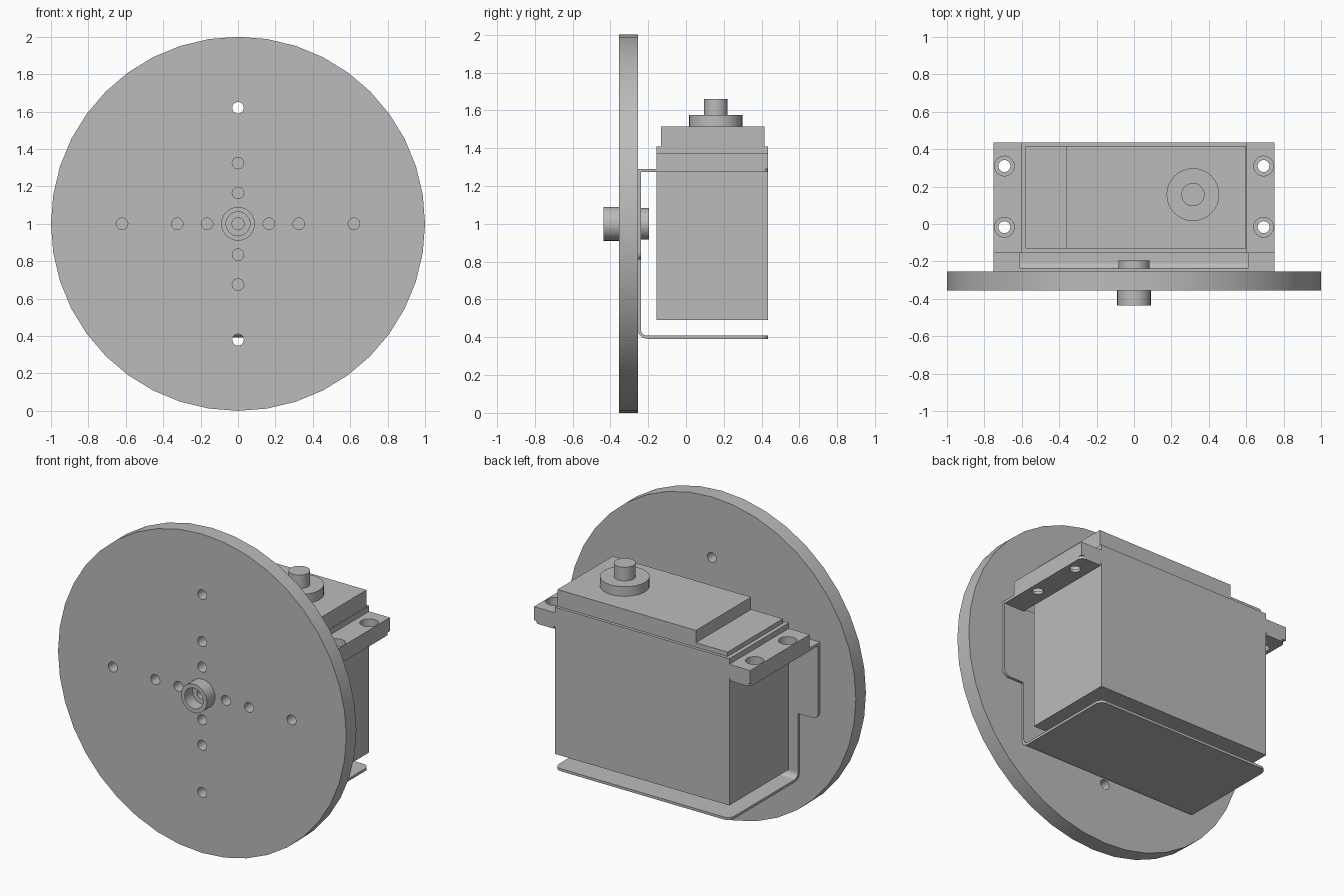
import bpy, bmesh, math
from mathutils import Matrix, Vector

if "Cube" in bpy.data.objects:
    bpy.data.objects.remove(bpy.data.objects["Cube"], do_unlink=True)

grey = bpy.data.materials.new("plain grey")
grey.use_nodes = True
grey.diffuse_color = (0.5, 0.5, 0.5, 1)
grey.node_tree.nodes["Principled BSDF"].inputs["Base Color"].default_value = (0.5, 0.5, 0.5, 1)


def finish(name, bm):
    bmesh.ops.recalc_face_normals(bm, faces=bm.faces)
    mesh = bpy.data.meshes.new(name)
    bm.to_mesh(mesh)
    bm.free()
    mesh.materials.append(grey)
    ob = bpy.data.objects.new(name, mesh)
    bpy.context.collection.objects.link(ob)
    return ob


def prism(name, outline, axis, lo, hi):
    """Extrude a 2D outline along x, y or z."""
    place = {"x": lambda a, b: (lo, a, b),
             "y": lambda a, b: (a, lo, b),
             "z": lambda a, b: (a, b, lo)}[axis]
    bm = bmesh.new()
    face = bm.faces.new([bm.verts.new(place(a, b)) for a, b in outline])
    out = bmesh.ops.extrude_face_region(bm, geom=[face])
    shift = Vector([(hi - lo) * (axis == k) for k in "xyz"])
    bmesh.ops.translate(bm, vec=shift, verts=[v for v in out["geom"] if isinstance(v, bmesh.types.BMVert)])
    return finish(name, bm)


def box(name, x0, x1, y0, y1, z0, z1):
    return prism(name, [(x0, y0), (x1, y0), (x1, y1), (x0, y1)], "z", z0, z1)


def circle(cx, cy, r, n=32):
    return [(cx + r * math.sin(math.tau * i / n), cy + r * math.cos(math.tau * i / n)) for i in range(n)]


def arc(cx, cy, r, start, end, n=6):
    angles = [math.radians(start + (end - start) * i / n) for i in range(n + 1)]
    return [(cx + r * math.cos(a), cy + r * math.sin(a)) for a in angles]


def drill(ob, spots, r, axis, lo, hi):
    """Cut round holes through a part, then drop the cutters."""
    for a, b in spots:
        cutter = prism("cutter", circle(a, b, r, 24), axis, lo, hi)
        cutter.hide_render = True
        mod = ob.modifiers.new("hole", "BOOLEAN")
        mod.operation, mod.solver, mod.object = "DIFFERENCE", "EXACT", cutter
        bpy.context.view_layer.objects.active = ob
        bpy.ops.object.modifier_apply(modifier=mod.name)
        bpy.data.objects.remove(cutter, do_unlink=True)


def smooth(ob):
    bpy.ops.object.select_all(action="DESELECT")
    ob.select_set(True)
    bpy.context.view_layer.objects.active = ob
    bpy.ops.object.shade_smooth_by_angle(angle=math.radians(25))


# Wheel disc with a cross of drilled holes
FRONT, BACK = -0.355, -0.255
disc = prism("wheel_disc", circle(0, 1, 1, 40), "y", FRONT, BACK)
cross = []
for d in (0.165, 0.325, 0.62):
    cross += [(d, 1), (-d, 1), (0, 1 + d), (0, 1 - d)]
drill(disc, cross, 0.031, "y", -0.5, -0.2)
drill(disc, [(0, 1)], 0.08, "y", -0.5, -0.2)
smooth(disc)

# Hub: a stepped, bored sleeve turned around the wheel axis
bm = bmesh.new()
section = [(0.032, -0.195), (0.083, -0.195), (0.083, FRONT), (0.09, FRONT),
           (0.09, -0.437), (0.064, -0.437), (0.064, -0.36), (0.032, -0.36)]
ring = [bm.verts.new((r, y, 1)) for r, y in section]
edges = [bm.edges.new((ring[i - 1], ring[i])) for i in range(len(ring))]
bmesh.ops.spin(bm, geom=ring + edges, cent=(0, 0, 1), axis=(0, 1, 0), angle=math.tau, steps=32)
bmesh.ops.remove_doubles(bm, verts=bm.verts, dist=0.0005)
smooth(finish("wheel_hub", bm))

# Bracket: upright plate with wide rounded wings
INNER = -0.239
wing = arc(0.71, 0.85, 0.04, -90, 0) + [(0.75, 1.29)]
right_side = [(0.61, 0.44), (0.61, 0.81)] + wing
plate = prism("bracket_upright", right_side + [(-x, z) for x, z in reversed(right_side)], "y", BACK, INNER)
drill(plate, [(0, 1)], 0.083, "y", -0.3, -0.2)

# Bracket: bent foot under the motor
bend = arc(-0.205, 0.442, 0.05, 180, 270) + [(0.39, 0.392), (0.39, 0.408)]
bend += arc(-0.205, 0.442, 0.034, 270, 180)
prism("bracket_bend", bend, "x", -0.61, 0.61)
tip = arc(0.565, 0.39, 0.045, 0, 90)
foot = prism("bracket_foot", [(0.61, -0.2)] + tip + [(-x, y) for x, y in reversed(tip)] + [(-0.61, -0.2)],
             "z", 0.392, 0.408)
drill(foot, [(0.21, 0.155), (-0.455, 0.155)], 0.03, "z", 0.3, 0.5)

# Motor case
box("motor_case", -0.605, 0.605, -0.155, 0.435, 0.49, 1.375)
box("case_lid", -0.605, 0.605, -0.155, 0.435, 1.375, 1.41)
box("gear_cover_low", -0.58, -0.36, -0.132, 0.416, 1.41, 1.438)
box("gear_cover_high", -0.36, 0.6, -0.132, 0.416, 1.41, 1.515)

# Mounting ears and the bracket tabs beneath them
for side, s in (("left", 1), ("right", -1)):
    spots = [(s * 0.693, 0.31), (s * 0.693, -0.017)]
    x0, x1 = sorted((s * 0.605, s * 0.75))
    ear = box(side + "_ear", x0, x1, -0.155, 0.435, 1.29, 1.375)
    drill(ear, spots, 0.053, "z", 1.2, 1.5)
    corner = [(s * x, y) for x, y in arc(0.715, 0.4, 0.035, 0, 90)]
    tab = prism(side + "_bracket_tab", [(s * 0.61, BACK), (s * 0.75, BACK)] + corner + [(s * 0.61, 0.435)],
                "z", 1.273, 1.29)
    drill(tab, spots, 0.032, "z", 1.2, 1.4)

# Output shaft and its boss
for name, r, z0, z1 in (("shaft_boss", 0.141, 1.515, 1.575), ("output_shaft", 0.062, 1.575, 1.66)):
    smooth(prism(name, circle(0.315, 0.157, r), "z", z0, z1))
